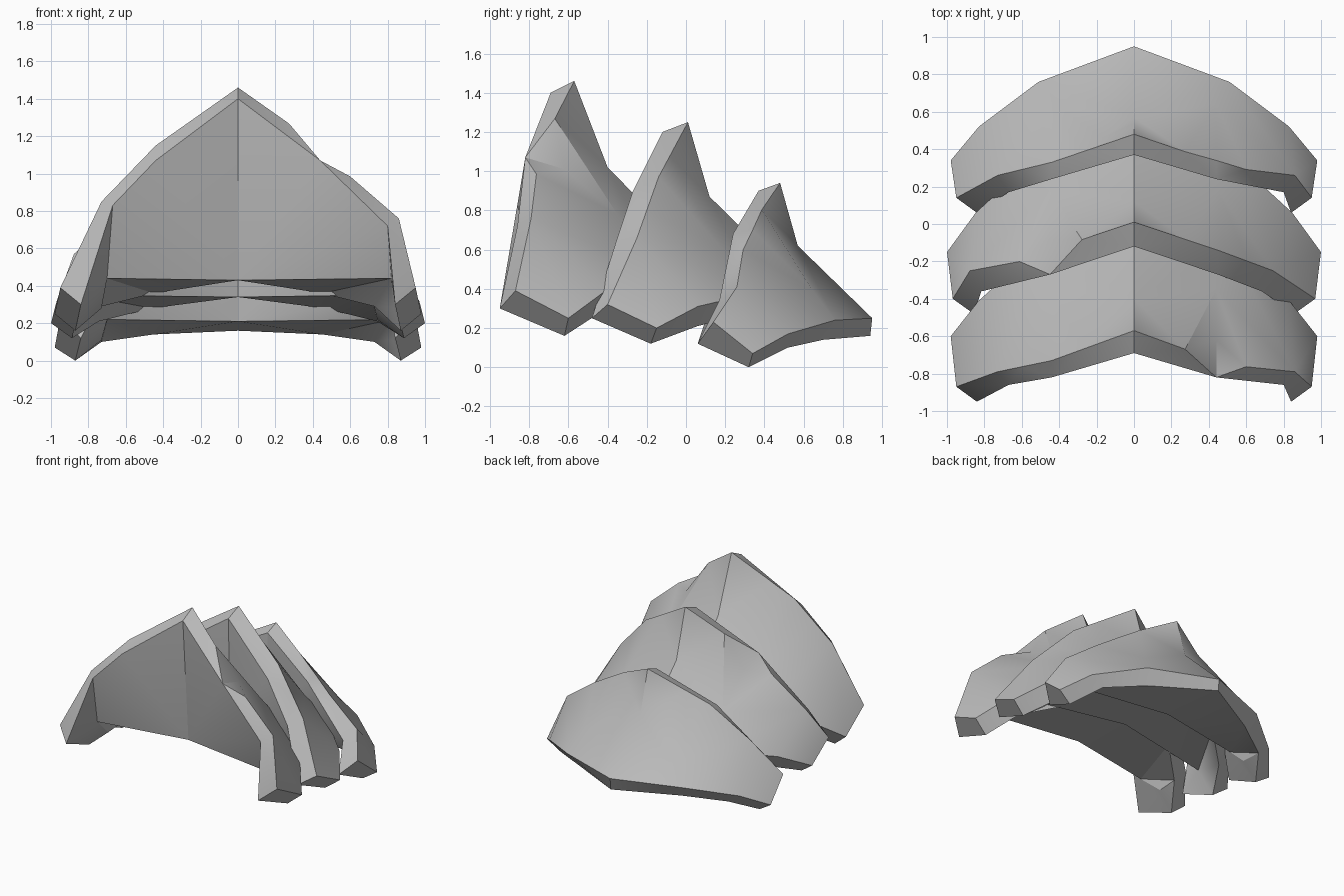
import bpy
import bmesh
import math

cube = bpy.data.objects.get("Cube")
if cube:
    bpy.data.objects.remove(cube, do_unlink=True)

steel = bpy.data.materials.new("plain_grey")
steel.use_nodes = True
grey = (0.5, 0.5, 0.5, 1)
steel.diffuse_color = grey
steel.node_tree.nodes["Principled BSDF"].inputs["Base Color"].default_value = grey

# Half widths of each edge line, from the ridge out to the foot
WIDTHS = {
    "rim": (0, .44, .73, .95),
    "lip": (0, .44, .67, .84),
    "sill": (0, .70),
    "heel": (.73,),
    "mid": (0, .44),
    "back": (0, .51, .83, .98),
    "under": (0, .45, .73, .87),
}

# Faces of one half, written as edge line and station
OUTER = ("rim0 rima mid0, rima mid1 mid0, rima rim1 mid1, rim1 rimb mid1, "
         "rimb rim2 mid1, rim2 back1 mid1, rim2 back2 back1, "
         "mid0 mid1 back1 back0, rim2 rim3 back3 back2")
FRONT_EDGE = ("lip0 rima rim0, lip0 lip1 rima, lip1 rim1 rima, lip1 rimb rim1, "
              "lip1 lip2 rimb, lip2 rim2 rimb, lip2 lip3 rim3 rim2")
INNER = ("sill0 lip0 lip1, sill0 lip1 lip2, sill0 lip2 sill1, sill1 lip2 lip3, "
         "sill1 lip3 under3 heel0, lip3 rim3 back3 under3, heel0 under3 under2, "
         "sill1 heel0 under2, sill1 under2 under1, sill0 sill1 under1 under0")
BACK_EDGE = ("under0 under1 back1 back0, under1 under2 back2 back1, "
             "under2 under3 back3 back2")
FACES = ", ".join((OUTER, FRONT_EDGE, INNER, BACK_EDGE)).split(", ")


def blend(a, b, t):
    return tuple(p + (q - p) * t for p, q in zip(a, b))


def half_points(lines, worn, notch):
    """Named points of the half on the positive side."""
    pts = {}
    for line, profile in lines.items():
        for i, (x, (y, z)) in enumerate(zip(WIDTHS[line], profile)):
            pts[line + str(i)] = (x, y, z)
    # Extra points on the rim either side of the notch
    pts["rima"] = blend(pts["rim0"], pts["rim1"], .62)
    pts["rimb"] = blend(pts["rim1"], pts["rim2"], .55)
    if worn:
        # The worn side has a chipped rim and a wider shoulder
        x, y, z = pts["lip1"]
        pts["rim1"] = (x, y + notch[0], z + notch[1])
        for name, dx, dz in (("rim2", .13, -.09), ("lip2", .13, -.11),
                             ("sill1", .12, 0), ("heel0", .1, 0)):
            x, y, z = pts[name]
            pts[name] = (x + dx, y, z + dz)
    return pts


def make_plate(name, worn_side, notch, scale_x, **lines):
    bm = bmesh.new()
    for side in (1, -1):
        pts = half_points(lines, side == worn_side, notch)
        verts = {k: bm.verts.new((side * scale_x * x, y, z))
                 for k, (x, y, z) in pts.items()}
        for face in FACES:
            bm.faces.new([verts[k] for k in face.split()])
    bmesh.ops.remove_doubles(bm, verts=bm.verts, dist=.0005)
    bmesh.ops.recalc_face_normals(bm, faces=bm.faces)
    mesh = bpy.data.meshes.new(name)
    bm.to_mesh(mesh)
    bm.free()
    mesh.materials.append(steel)
    plate = bpy.data.objects.new(name, mesh)
    bpy.context.collection.objects.link(plate)
    bpy.ops.object.select_all(action="DESELECT")
    plate.select_set(True)
    bpy.context.view_layer.objects.active = plate
    bpy.ops.object.shade_smooth_by_angle(angle=math.radians(30))


# Each edge line is given as (y, z) from ridge to foot
make_plate(
    "front_plate", 1, (.2, -.06), 1,
    rim=((-.57, 1.46), (-.73, 1.15), (-.79, .85), (-.87, .39)),
    lip=((-.69, 1.4), (-.82, 1.07), (-.86, .83), (-.95, .3)),
    sill=((-.62, .43), (-.76, .44)),
    heel=((-.58, .28),),
    mid=((-.4, 1.02), (-.35, .78)),
    back=((.09, .52), (-.12, .48), (-.41, .39), (-.6, .25)),
    under=((.08, .43), (-.15, .36), (-.42, .29), (-.62, .16)))

make_plate(
    "middle_plate", -1, (.19, -.06), 1.02,
    rim=((.01, 1.25), (-.14, .97), (-.25, .66), (-.4, .32)),
    lip=((-.12, 1.2), (-.27, .9), (-.36, .63), (-.48, .25)),
    sill=((-.1, .34), (-.28, .35)),
    heel=((-.14, .22),),
    mid=((.12, .87), (.18, .61)),
    back=((.58, .42), (.36, .38), (.06, .31), (-.15, .2)),
    under=((.57, .35), (.33, .28), (.06, .21), (-.18, .12)))

make_plate(
    "rear_plate", 1, (.1, .02), 1,
    rim=((.48, .94), (.33, .72), (.26, .5), (.14, .23)),
    lip=((.37, .9), (.24, .68), (.17, .45), (.06, .12)),
    sill=((.38, .21), (.24, .22)),
    heel=((.35, .11),),
    mid=((.57, .62), (.64, .4)),
    back=((.95, .25), (.76, .24), (.52, .17), (.34, .07)),
    under=((.94, .16), (.7, .14), (.52, .1), (.32, 0)))
